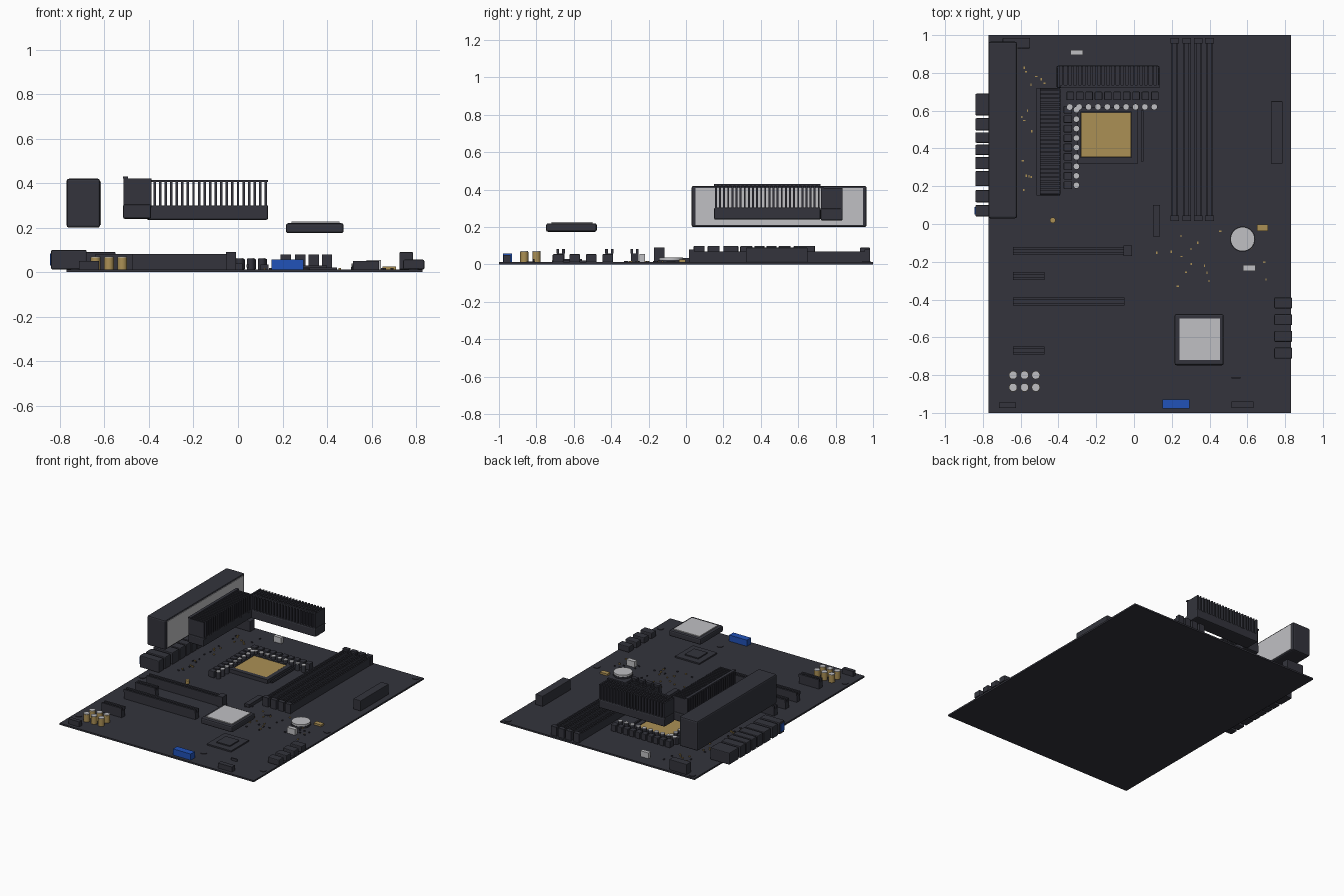
import bpy, bmesh, random
from mathutils import Matrix, Vector

cube = bpy.data.objects.get("Cube")
if cube:
    bpy.data.objects.remove(cube, do_unlink=True)


def material(name, *rgb):
    m = bpy.data.materials.new(name)
    m.use_nodes = True
    m.diffuse_color = (*rgb, 1)
    bsdf = next(n for n in m.node_tree.nodes if n.type == 'BSDF_PRINCIPLED')
    bsdf.inputs["Base Color"].default_value = (*rgb, 1)
    return m


DARK = material("charcoal", .033, .034, .045)
LIGHT = material("light_metal", .53, .53, .55)
GOLD = material("gold", .41, .28, .09)
BLUE = material("blue", .015, .085, .48)
TOP = .012  # upper surface of the board


class Part:
    """Gathers boxes and cylinders into one named object."""

    def __init__(self, name, *mats):
        self.name, self.mats, self.bm = name, mats or (DARK,), bmesh.new()

    def box(self, x0, x1, y0, y1, z0, z1, mat=0):
        center = Vector((x0 + x1, y0 + y1, z0 + z1)) / 2
        size = Matrix.Diagonal((x1 - x0, y1 - y0, z1 - z0, 1))
        res = bmesh.ops.create_cube(self.bm, size=1, matrix=Matrix.Translation(center) @ size)
        self.paint(res, mat)
        return self

    def block(self, x, y, w, d, z1, z0=TOP, mat=0):
        return self.box(x - w / 2, x + w / 2, y - d / 2, y + d / 2, z0, z1, mat)

    def disc(self, x, y, r, z1, z0=TOP, mat=0, sides=16):
        res = bmesh.ops.create_cone(self.bm, cap_ends=True, segments=sides, radius1=r, radius2=r,
                                    depth=z1 - z0, matrix=Matrix.Translation((x, y, (z0 + z1) / 2)))
        self.paint(res, mat)
        return self

    def paint(self, res, mat):
        for f in {f for v in res["verts"] for f in v.link_faces}:
            f.material_index = mat

    def build(self, bevel=0, smooth=False):
        me = bpy.data.meshes.new(self.name)
        self.bm.to_mesh(me)
        self.bm.free()
        for m in self.mats:
            me.materials.append(m)
        ob = bpy.data.objects.new(self.name, me)
        bpy.context.collection.objects.link(ob)
        if bevel:
            mod = ob.modifiers.new("Bevel", 'BEVEL')
            mod.width, mod.segments = bevel, 2
        if smooth:
            bpy.ops.object.select_all(action='DESELECT')
            ob.select_set(True)
            bpy.context.view_layer.objects.active = ob
            bpy.ops.object.shade_smooth_by_angle()
        return ob


# Board and screw pads
Part("board").box(-.77, .83, -1, 1, 0, TOP).build()
pads = Part("screw_pads")
for x in (-.73, .3, .79):
    for y in (-.83, -.08, .965):
        pads.disc(x, y, .023, TOP + .004)
pads.build(smooth=True)

# Rear ports with one blue socket
ports = Part("rear_ports")
for y0, y1 in ((.575, .69), (.495, .56), (.43, .485), (.365, .42), (.29, .355),
               (.2, .28), (.115, .18), (.04, .1)):
    ports.box(-.84, -.68, y0, y1, TOP, .1)
ports.build(.006)
Part("blue_socket", BLUE).box(-.845, -.838, .05, .09, .03, .085).build()

# Raised port cover with a light inner panel
Part("port_cover").box(-.77, -.62, .03, .965, .2, .42).build(.01)
Part("port_cover_panel", LIGHT).box(-.622, -.616, .05, .945, .212, .408).build()

# Raised finned heatsinks
rear = Part("rear_heatsink_fins")
rear_count = 22
for i in range(rear_count):
    x = -.4 + i * .525 / (rear_count - 1)
    rear.block(x, .78, .011, .115, .41, .29)
rear.box(-.41, .135, .825, .835, .29, .3).box(-.39, .135, .72, .735, .405, .415)
rear.build()
Part("rear_heatsink_base").box(-.41, .135, .72, .838, .235, .3).build(.008)
side = Part("side_heatsink_fins")
side_count = 26
for i in range(side_count):
    y = .16 + i * .55 / (side_count - 1)
    side.block(-.452, y, .125, .01, .42, .29)
side.box(-.517, -.495, .15, .72, .42, .43)
side.build()
Part("side_heatsink_base").box(-.517, -.39, .15, .72, .24, .305).build(.008)

# Processor socket
socket = Part("processor_socket")
socket.box(-.3, .02, .32, .62, TOP, .03)
for y0, y1 in ((.32, .352), (.593, .62)):
    socket.box(-.3, .02, y0, y1, .03, .04)
for x0, x1 in ((-.3, -.283), (-.012, .02)):
    socket.box(x0, x1, .32, .62, .03, .04)
socket.build()
Part("processor_contacts", GOLD).box(-.28, -.015, .355, .59, .028, .038).build()
Part("socket_lever").box(.038, .05, .33, .6, .02, .035).build()

# Power capacitors and chokes around the socket
caps = Part("power_capacitors", DARK, LIGHT)
chokes = Part("power_chokes")
for i in range(10):
    x = -.34 + i * .0497
    caps.disc(x, .62, .017, .06).disc(x, .62, .016, .064, .06, 1)
    chokes.block(x + .003, .678, .04, .045, .06)
for i in range(9):
    y = .605 - i * .05
    caps.disc(-.305, y, .017, .06).disc(-.305, y, .016, .064, .06, 1)
    chokes.block(-.35, y, .045, .04, .06)
caps.build(smooth=True)
chokes.build(.004)

# Memory slots: two rails over a floor, with end latches
memory = Part("memory_slots")
for x in (.215, .28, .34, .4):
    memory.block(x, .5, .03, .95, .045)
    for s in (-1, 1):
        memory.block(x + s * .014, .5, .01, .95, .07)
        memory.block(x, .5 + s * .47, .046, .03, .08)
memory.build()

# Expansion slots
slots = Part("expansion_slots")
for y, x1 in ((-.143, -.05), (-.275, -.475), (-.41, -.05), (-.67, -.475)):
    slots.box(-.64, x1, y - .02, y + .02, TOP, .06)
    for s in (-1, 1):
        slots.box(-.64, x1, y + s * .015 - .007, y + s * .015 + .007, .06, .082)
slots.box(-.055, -.01, -.17, -.115, TOP, .09)
slots.build()

# Connectors along the edges
Part("main_power_connector").box(.725, .787, .32, .65, TOP, .09).build(.004)
Part("processor_power_connector").box(-.695, -.55, .93, .985, TOP, .09).build(.004)
drives = Part("drive_connectors")
for i in range(4):
    drives.block(.79, -.418 - i * .0885, .095, .058, .056)
drives.build(.006)
Part("front_headers").block(-.67, -.96, .09, .03, .05).block(.575, -.957, .115, .035, .05) \
    .block(.54, -.815, .05, .008, .03).build()
Part("blue_header", BLUE).box(.15, .295, -.978, -.93, TOP, .058).build()
Part("storage_socket").box(.1, .138, -.065, .1, TOP, .035).build()
Part("fan_headers", LIGHT).block(-.303, .908, .065, .026, .055).block(.61, -.233, .065, .03, .055).build()

# Chipset with its raised heatsink
Part("chipset").block(.345, -.612, .2, .21, .022).block(.345, -.612, .11, .11, .03).build()
Part("chipset_heatsink").box(.215, .475, -.748, -.477, .175, .22).build(.01)
Part("chipset_plate", LIGHT).box(.24, .455, -.72, -.5, .219, .227).build()

# Battery, crystal and audio capacitors
Part("battery_holder").disc(.575, -.08, .067, .024, sides=32).build(smooth=True)
Part("battery", LIGHT).disc(.575, -.08, .064, .038, .022, sides=32).build(smooth=True)
Part("gold_crystal", GOLD).box(.65, .71, -.037, -.002, TOP, .026).build()
audio = Part("audio_capacitors", GOLD, LIGHT)
for x in (-.64, -.58, -.52):
    for y in (-.8, -.865):
        audio.disc(x, y, .022, .067).disc(x, y, .021, .071, .067, 1)
audio.disc(-.43, .02, .015, .035)
audio.build(smooth=True)

# Scattered tiny surface parts
random.seed(4)
tiny = Part("tiny_components", GOLD, DARK)
for x0, x1, y0, y1, count in ((-.6, -.53, .1, .87, 24), (-.52, -.42, .74, .88, 5),
                              (.1, .7, -.33, -.03, 36)):
    for i in range(count):
        x, y = random.uniform(x0, x1), random.uniform(y0, y1)
        w, d = random.choice(((.012, .007), (.007, .012)))
        tiny.block(x, y, w, d, TOP + .007, mat=i % 2)
tiny.build()
